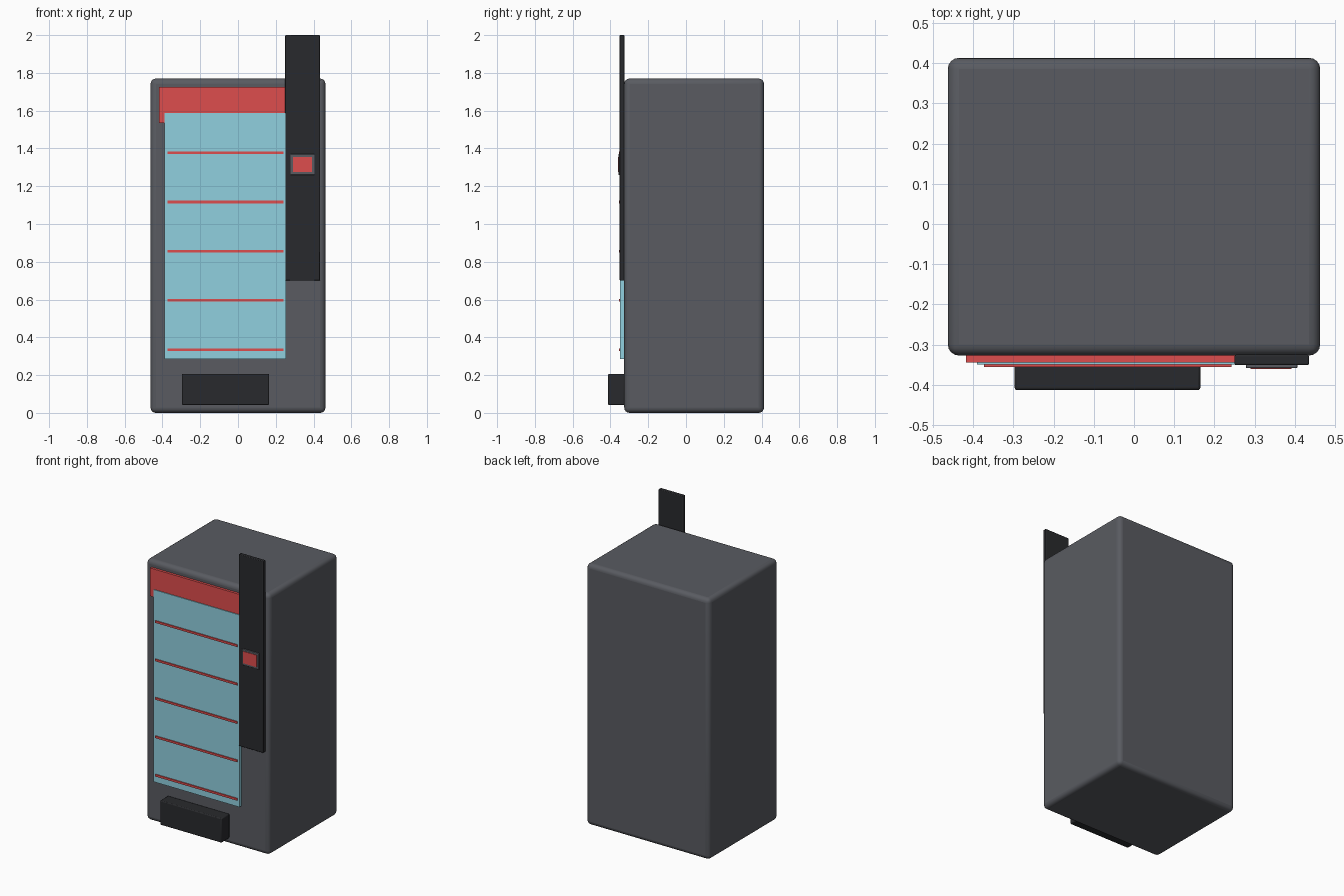
import bpy

if "Cube" in bpy.data.objects:
    bpy.data.objects.remove(bpy.data.objects["Cube"])


def material(name, rgb):
    m = bpy.data.materials.new(name)
    m.diffuse_color = (*rgb, 1)
    m.use_nodes = True
    m.node_tree.nodes["Principled BSDF"].inputs["Base Color"].default_value = m.diffuse_color
    return m


GREY = material("cabinet_grey", (0.10, 0.105, 0.12))
BLACK = material("black", (0.022, 0.023, 0.026))
RED = material("red", (0.73, 0.075, 0.075))
GLASS = material("glass_blue", (0.28, 0.63, 0.74))


def box(name, x, y, z, mat, bevel=0.0, segments=1):
    """Box from (min, max) pairs, with optional rounded edges."""
    bpy.ops.mesh.primitive_cube_add(size=1, location=[(a + b) / 2 for a, b in (x, y, z)])
    o = bpy.context.object
    o.name = name
    o.scale = [b - a for a, b in (x, y, z)]
    bpy.ops.object.transform_apply(location=False, rotation=False, scale=True)
    o.data.materials.append(mat)
    if bevel:
        mod = o.modifiers.new("bevel", 'BEVEL')
        mod.width = bevel
        mod.segments = segments
        bpy.ops.object.shade_smooth_by_angle()
    return o


# Cabinet
box("cabinet", (-0.463, 0.463), (-0.327, 0.413), (0, 1.77), GREY, 0.028, 4)

# Header sign and display window overlapping its lower part
box("header_sign", (-0.418, 0.30), (-0.344, -0.325), (1.535, 1.725), RED)
box("display_window", (-0.39, 0.255), (-0.349, -0.325), (0.285, 1.588), GLASS)

# Shelf strips
for i in range(5):
    z = 0.335 + 0.2605 * i
    box(f"shelf_{i + 1}", (-0.373, 0.242), (-0.356, -0.345), (z - 0.007, z + 0.007), RED)

# Control panel with payment unit
box("control_panel", (0.25, 0.435), (-0.351, -0.325), (0.70, 2.0), BLACK, 0.004, 2)
box("payment_frame", (0.278, 0.406), (-0.358, -0.345), (1.26, 1.37), GREY, 0.002, 2)
box("payment_screen", (0.29, 0.392), (-0.361, -0.35), (1.275, 1.356), RED)

# Delivery tray
box("delivery_tray", (-0.297, 0.165), (-0.413, -0.325), (0.042, 0.207), BLACK, 0.006, 2)
